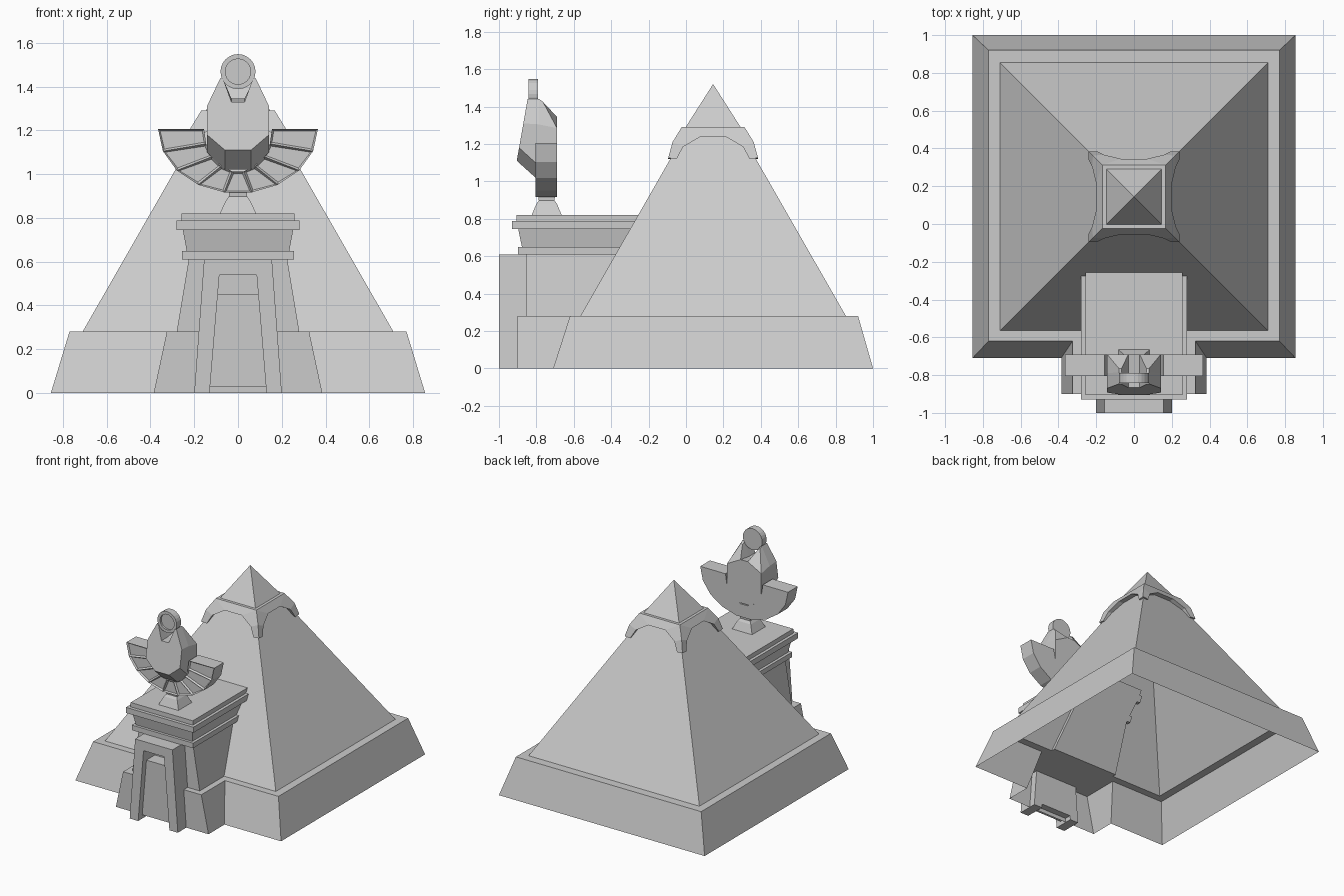
import bpy, bmesh, math

if "Cube" in bpy.data.objects:
    bpy.data.objects.remove(bpy.data.objects["Cube"])

CY = 0.145  # centre of the pyramid in y


def make(name, verts, faces):
    bm = bmesh.new()
    vs = [bm.verts.new(v) for v in verts]
    for f in faces:
        bm.faces.new([vs[i] for i in f])
    bmesh.ops.remove_doubles(bm, verts=bm.verts, dist=0.0005)
    bmesh.ops.recalc_face_normals(bm, faces=bm.faces)
    me = bpy.data.meshes.new(name)
    bm.to_mesh(me)
    bm.free()
    ob = bpy.data.objects.new(name, me)
    bpy.context.collection.objects.link(ob)
    return ob


def loft(name, loops, caps=(True, True)):
    n = len(loops[0])
    faces = [(k * n + i, k * n + (i + 1) % n, (k + 1) * n + (i + 1) % n, (k + 1) * n + i)
             for k in range(len(loops) - 1) for i in range(n)]
    if caps[0]:
        faces.append(tuple(range(n)))
    if caps[1]:
        faces.append(tuple(range((len(loops) - 1) * n, len(loops) * n)))
    return make(name, [p for l in loops for p in l], faces)


def rect(hx, y0, y1, z):
    return [(-hx, y0, z), (hx, y0, z), (hx, y1, z), (-hx, y1, z)]


def square(h, z):
    return rect(h, CY - h, CY + h, z)


def slope_y(z):
    """Just behind the front face of the pyramid at height z."""
    return CY - 0.71 + (z - 0.28) * 0.573 + 0.03


def tier(name, *levels):
    """Gatehouse tier that runs back into the pyramid; levels = (half width, front y, z)."""
    return loft(name, [rect(h, y, slope_y(z), z) for h, y, z in levels])


# Hollow plinth with projecting gate wing, open underneath
def outline(h, y0, y1, w, z):
    return [(-h, y0, z), (-w, y0, z), (-w, -0.9, z), (w, -0.9, z),
            (w, y0, z), (h, y0, z), (h, y1, z), (-h, y1, z)]


loft("plinth_walls", [outline(0.855, -0.71, 1.0, 0.385, 0),
                      outline(0.77, -0.62, 0.92, 0.325, 0.28)], (False, False))
make("gate_wing_top", rect(0.325, -0.9, -0.62, 0.28), [(0, 1, 2, 3)])

# Ledge and pyramid shell
loft("pyramid", [rect(0.77, -0.62, 0.92, 0.28), square(0.71, 0.28), square(0.137, 1.28)],
     (False, False))
make("capstone", square(0.15, 1.285) + [(0, CY, 1.52)],
     [(0, 1, 4), (1, 2, 4), (2, 3, 4), (3, 0, 4)])

# Arched collar round the pyramid tip: one side, turned four times
half = [(0.168, 0.168, 1.29), (0.217, 0.217, 1.21), (0.24, 0.24, 1.125),
        (0.195, 0.24, 1.12), (0.16, 0.222, 1.185), (0.07, 0.2, 1.237)]
half += [(min(x, (1.52 - z) * 0.573), (1.52 - z) * 0.573 - 0.004, z) for x, d, z in half[2:]]
side = half + [(-x, d, z) for x, d, z in half]
hf = [(0, 1, 4, 5), (1, 2, 3, 4), (2, 3, 7, 6), (3, 4, 8, 7), (4, 5, 9, 8)]
sf = hf + [tuple(i + 10 for i in f) for f in hf] + [(0, 5, 15, 10), (5, 9, 19, 15)]
cv, cf = [], []
for k in range(4):
    c, s = (1, 0, -1, 0)[k], (0, 1, 0, -1)[k]
    cf += [tuple(i + len(cv) for i in f) for f in sf]
    cv += [(x * c - d * s, CY + x * s + d * c, z) for x, d, z in side]
cf.append((0, 20, 40, 60))
make("tip_collar", cv, cf)

# Gatehouse body and cornice tiers
tier("gatehouse", (0.28, -0.855, 0.28), (0.225, -0.855, 0.61))
tier("cornice_band", (0.255, -0.897, 0.61), (0.255, -0.897, 0.648))
tier("cornice_flare", (0.234, -0.877, 0.648), (0.252, -0.897, 0.745))
tier("cornice_slab", (0.28, -0.93, 0.745), (0.28, -0.93, 0.787))
tier("roof_slab", (0.258, -0.905, 0.787), (0.258, -0.905, 0.82))

# Door frame and recessed door
frame = [(-0.2, 0), (-0.155, 0.61), (0.155, 0.61), (0.2, 0),
         (0.13, 0), (0.085, 0.54), (-0.085, 0.54), (-0.13, 0)]
loft("door_frame", [[(x, y, z) for x, z in frame] for y in (-1.0, -0.85)])
loft("door", [rect(0.128, -0.955, -0.85, 0.03), rect(0.093, -0.955, -0.85, 0.45)])

# Emblem foot
loft("emblem_foot", [rect(a, -0.745 - b, -0.745 + b, z) for a, b, z in
                     [(0.083, 0.08, 0.82), (0.055, 0.055, 0.88), (0.042, 0.042, 0.897),
                      (0.042, 0.045, 0.93)]])

# Fan of nine recessed feather panels
N = 9
ring = []
for i in range(N + 1):
    t = math.pi * i / N
    c, s = math.cos(t), math.sin(t)
    o = (0.365 * c, 1.205 - 0.293 * s)
    n = (0.155 * c, 1.205 - 0.195 * s)
    ring.append([(o[0], -0.805, o[1]), (o[0], -0.69, o[1]),
                 (n[0], -0.69, n[1]), (n[0], -0.805, n[1])])
fan = loft("feather_fan", ring)
bm = bmesh.new()
bm.from_mesh(fan.data)
bm.normal_update()
front = [f for f in bm.faces if f.normal.y < -0.9]
bmesh.ops.inset_individual(bm, faces=front, thickness=0.012, depth=-0.012)
bm.to_mesh(fan.data)
bm.free()

# Faceted emblem body with two horns
def tilt(z):
    return -0.845 - 0.176 * (1.45 - z)


fr = [(x, tilt(z), z) for x, z in [(0.03, 1.33), (0.066, 1.43), (0.08, 1.44),
                                   (0.142, 1.31), (0.142, 1.18), (0.06, 1.11)]]
mid = [(0.03, -0.79, 1.33), (0.066, -0.785, 1.43), (0.08, -0.785, 1.44),
       (0.142, -0.79, 1.305), (0.142, -0.805, 1.10), (0.06, -0.805, 1.02)]
back = [(0.03, -0.69, 1.345), (0.066, -0.765, 1.42), (0.08, -0.765, 1.425),
        (0.142, -0.69, 1.285), (0.142, -0.69, 1.10), (0.06, -0.69, 1.02)]
loops = [l + [(-x, y, z) for x, y, z in reversed(l)] for l in (fr, mid, back)]
faces = [(k + i, k + (i + 1) % 12, k + 12 + (i + 1) % 12, k + 12 + i)
         for k in (0, 12) for i in range(12)]
faces += [tuple(range(12)), (24, 27, 28, 29, 30, 31, 32, 35),
          (24, 25, 26, 27), (35, 34, 33, 32)]
make("emblem_body", [p for l in loops for p in l], faces)

# Disc held between the horns, with a recessed face
S = 24
loft("disc", [[(r * math.cos(2 * math.pi * i / S), y, 1.468 + r * math.sin(2 * math.pi * i / S))
               for i in range(S)]
              for r, y in [(0.08, -0.79), (0.08, -0.842), (0.058, -0.842), (0.058, -0.828)]])
